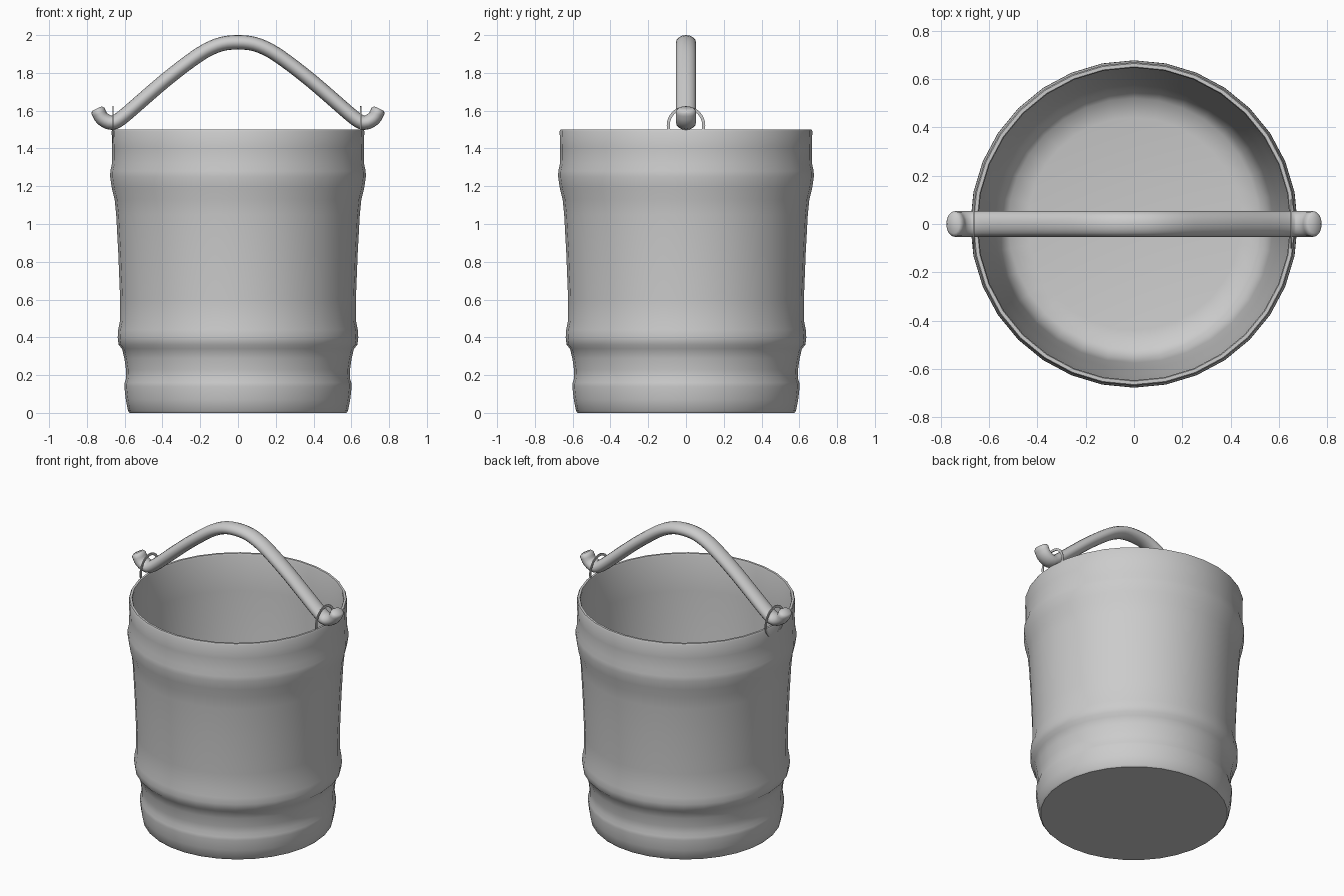
import bpy, bmesh, math
from mathutils import Vector

if "Cube" in bpy.data.objects:
    bpy.data.objects.remove(bpy.data.objects["Cube"])


def make_object(name, bm, angle=40):
    bmesh.ops.remove_doubles(bm, verts=bm.verts, dist=1e-5)
    bmesh.ops.recalc_face_normals(bm, faces=bm.faces)
    me = bpy.data.meshes.new(name)
    bm.to_mesh(me)
    bm.free()
    ob = bpy.data.objects.new(name, me)
    bpy.context.collection.objects.link(ob)
    bpy.ops.object.select_all(action='DESELECT')
    ob.select_set(True)
    bpy.context.view_layer.objects.active = ob
    bpy.ops.object.shade_smooth_by_angle(angle=math.radians(angle))
    return ob


def skin(bm, rings, closed=False):
    loops = [[bm.verts.new(p) for p in r] for r in rings]
    n = len(loops[0])
    pairs = list(zip(loops, loops[1:])) + ([(loops[-1], loops[0])] if closed else [])
    for a, b in pairs:
        for i in range(n):
            j = (i + 1) % n
            bm.faces.new((a[i], a[j], b[j], b[i]))
    return loops


def circle(r, z, n):
    return [(r * math.cos(2 * math.pi * i / n), r * math.sin(2 * math.pi * i / n), z)
            for i in range(n)]


# Bucket: outer wall with pressed bands, rim, inner wall, rounded floor
outer = [(0.573, 0), (0.582, 0.01), (0.594, 0.07), (0.602, 0.14), (0.600, 0.16),
         (0.592, 0.185), (0.593, 0.23), (0.602, 0.29), (0.614, 0.34), (0.632, 0.36),
         (0.637, 0.40), (0.634, 0.44), (0.624, 0.49), (0.624, 0.60), (0.634, 0.85),
         (0.645, 1.05), (0.653, 1.13), (0.668, 1.19), (0.677, 1.25), (0.676, 1.28),
         (0.667, 1.32), (0.666, 1.40), (0.669, 1.49), (0.664, 1.50)]
inner = [(0.650, 1.50), (0.646, 1.49), (0.645, 1.25), (0.625, 0.95), (0.602, 0.60),
         (0.575, 0.20), (0.558, 0.09), (0.52, 0.045), (0.44, 0.03)]
bm = bmesh.new()
loops = skin(bm, [circle(r, z, 32) for r, z in outer + inner])
bm.faces.new(loops[0])
hub = bm.verts.new((0, 0, 0.03))
for i in range(32):
    bm.faces.new((loops[-1][i], loops[-1][(i + 1) % 32], hub))
make_object("bucket_body", bm)

# Handle: bent oval bar with upturned hooked ends
half = [(-0.742, 1.60), (-0.718, 1.558), (-0.668, 1.536), (-0.615, 1.563), (-0.50, 1.662),
        (-0.38, 1.765), (-0.26, 1.858), (-0.17, 1.918), (-0.085, 1.953)]
ctrl = [Vector((x, 0, z)) for x, z in half + [(0, 1.962)] + [(-x, z) for x, z in half[::-1]]]


def spline(p, steps=3):
    p = [2 * p[0] - p[1]] + p + [2 * p[-1] - p[-2]]
    out = []
    for a, b, c, d in zip(p, p[1:], p[2:], p[3:]):
        for k in range(steps):
            t = k / steps
            out.append(0.5 * (2 * b + (c - a) * t + (2 * a - 5 * b + 4 * c - d) * t * t
                              + (3 * b - a - 3 * c + d) * t ** 3))
    return out + [p[-2]]


path = spline(ctrl)
rings = []


def oval(c, tan, scale=1.0):
    nrm = Vector((-tan.z, 0, tan.x))
    return [c + nrm * (0.038 * scale * math.sin(t)) + Vector((0, 0.053 * scale * math.cos(t), 0))
            for t in (2 * math.pi * i / 16 for i in range(16))]


last = len(path) - 1
tans = [(path[min(i + 1, last)] - path[max(i - 1, 0)]).normalized() for i in range(last + 1)]
rings.append(oval(path[0] - tans[0] * 0.012, tans[0], 0.75))
rings += [oval(c, t) for c, t in zip(path, tans)]
rings.append(oval(path[-1] + tans[-1] * 0.012, tans[-1], 0.75))
bm = bmesh.new()
loops = skin(bm, rings)
bm.faces.new(loops[0])
bm.faces.new(loops[-1])
make_object("handle", bm, 60)

# Flat wire rings joining the handle to the rim
for name, x in (("left_ring", -0.662), ("right_ring", 0.65)):
    section = [(0.102, -0.003), (0.102, 0.003), (0.086, 0.003), (0.086, -0.003)]
    bm = bmesh.new()
    skin(bm, [[(x + dx, px, 1.522 + py) for px, py, _ in circle(r, 0, 32)]
              for r, dx in section], closed=True)
    make_object(name, bm)
